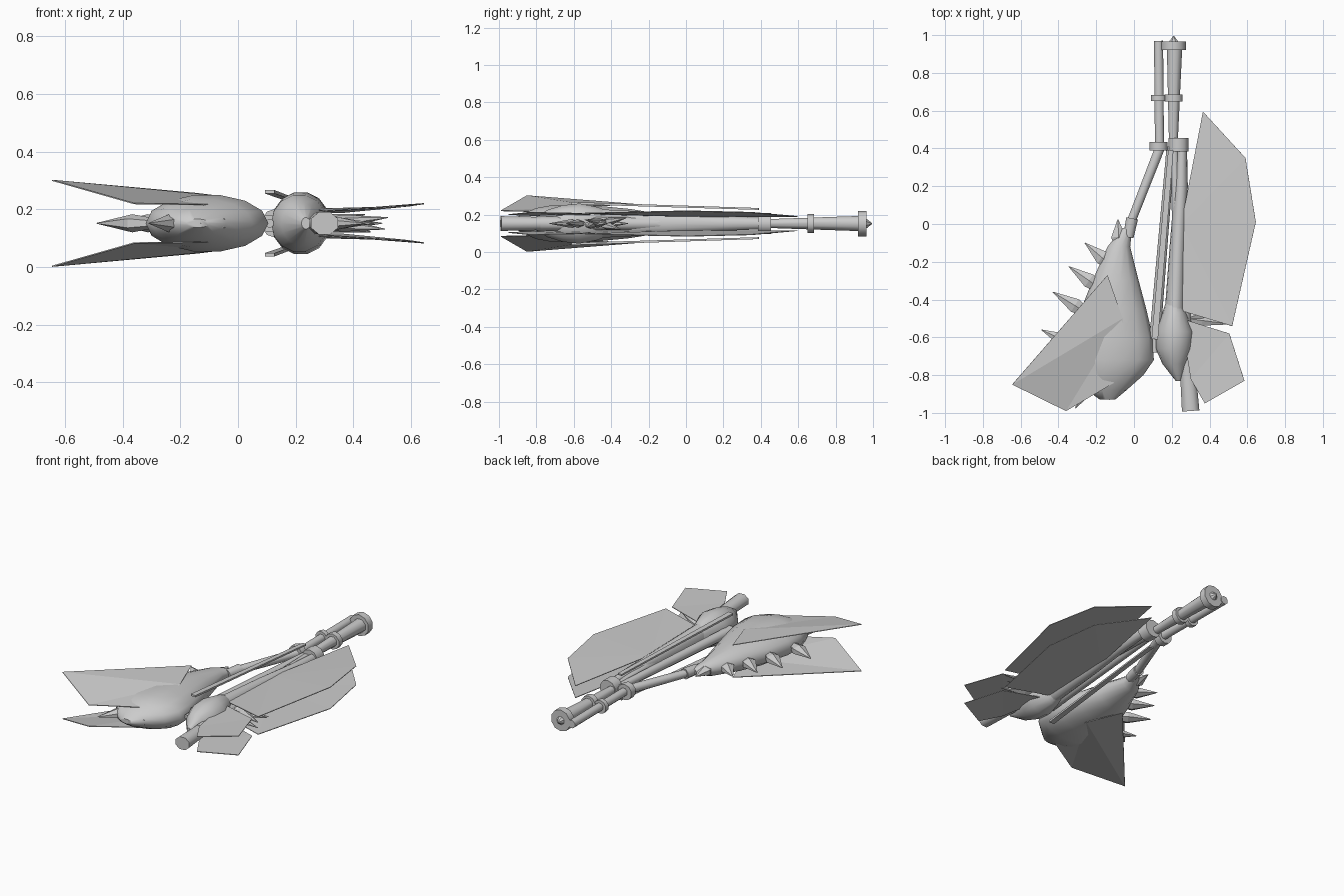
import bpy, bmesh, math
from mathutils import Vector

if "Cube" in bpy.data.objects:
    bpy.data.objects.remove(bpy.data.objects["Cube"])

ZC = 0.152  # mirror plane height

grey = bpy.data.materials.new("light_grey")
grey.diffuse_color = (0.6, 0.6, 0.6, 1)
grey.use_nodes = True
grey.node_tree.nodes["Principled BSDF"].inputs["Base Color"].default_value = grey.diffuse_color


def finish(name, bm, smooth=None):
    bmesh.ops.recalc_face_normals(bm, faces=bm.faces[:])
    me = bpy.data.meshes.new(name)
    bm.to_mesh(me)
    bm.free()
    ob = bpy.data.objects.new(name, me)
    bpy.context.collection.objects.link(ob)
    me.materials.append(grey)
    if smooth:
        bpy.ops.object.select_all(action='DESELECT')
        ob.select_set(True)
        bpy.context.view_layer.objects.active = ob
        bpy.ops.object.shade_smooth_by_angle(angle=math.radians(smooth))
    return ob


def skin(name, rings, smooth=None):
    """Join rings of points into a closed skin."""
    bm = bmesh.new()
    vs = [[bm.verts.new(p) for p in r] for r in rings]
    n = len(vs[0])
    for a, b in zip(vs, vs[1:]):
        for i in range(n):
            j = (i + 1) % n
            bm.faces.new((a[i], a[j], b[j], b[i]))
    bm.faces.new(vs[0])
    bm.faces.new(vs[-1])
    return finish(name, bm, smooth)


def hull(name, stations, n=14):
    """Oval cross-sections along y: (y, left x, right x, half height)."""
    rings = []
    for y, xl, xr, h in stations:
        c, w = (xl + xr) / 2, (xr - xl) / 2
        rings.append([(c + w * math.cos(2 * math.pi * i / n), y,
                       ZC + h * math.sin(2 * math.pi * i / n)) for i in range(n)])
    return skin(name, rings, 50)


def rod(name, a, b, ra, rb, n=8, flat=1.0, smooth=50):
    """Tapered rod from a to b, flattened in z when flat < 1."""
    a, b = Vector(a), Vector(b)
    d = (b - a).normalized()
    u = d.cross(Vector((0, 0, 1))).normalized()
    v = u.cross(d)
    rings = []
    for p, r in ((a, ra), (b, rb)):
        rings.append([p + u * r * math.cos(2 * math.pi * (i + .5) / n)
                      + v * r * flat * math.sin(2 * math.pi * (i + .5) / n) for i in range(n)])
    return skin(name, rings, smooth)


def spike(name, base, tip, r, z=0.0):
    b, t = Vector((*base, ZC)), Vector((*tip, ZC + z))
    m = b.lerp(t, 0.35)
    rod(name + "_root", b, m, r * 0.6, r, 6, 0.7, None)
    rod(name + "_point", m, t, r, 0.002, 6, 0.7, None)


def wing(name, pts):
    """Thin sheet above the mirror plane and its twin below."""
    for side, s in (("upper", 1), ("lower", -1)):
        bm = bmesh.new()
        vs = [bm.verts.new((x, y, ZC + s * (z - ZC))) for x, y, z in pts]
        f = bm.faces.new(vs)
        bmesh.ops.triangulate(bm, faces=[f])
        ob = finish(f"{name}_{side}", bm)
        mod = ob.modifiers.new("thickness", 'SOLIDIFY')
        mod.thickness = 0.004
        mod.offset = 0


# wings
wing("left_wing", [(-0.645, -0.85, 0.301), (-0.36, -0.99, 0.22), (-0.02, -0.79, 0.215),
                   (-0.06, -0.5, 0.245), (-0.14, -0.27, 0.255)])
wing("right_wing", [(0.365, 0.595, 0.19), (0.59, 0.35, 0.212), (0.645, 0.01, 0.22),
                    (0.52, -0.54, 0.208), (0.22, -0.45, 0.2), (0.25, 0.0, 0.19)])
wing("right_tail_wing", [(0.25, -0.5, 0.2), (0.505, -0.58, 0.207), (0.585, -0.83, 0.212),
                         (0.375, -0.95, 0.2), (0.3, -0.82, 0.195)])

# left body, right pod and its fairing
hull("left_body", [(-0.02, -0.06, -0.01, 0.02), (-0.12, -0.14, -0.02, 0.05),
                   (-0.3, -0.22, 0.025, 0.08), (-0.45, -0.28, 0.065, 0.095),
                   (-0.6, -0.32, 0.1, 0.1), (-0.72, -0.32, 0.105, 0.1),
                   (-0.8, -0.3, 0.05, 0.085), (-0.88, -0.25, -0.04, 0.05),
                   (-0.93, -0.18, -0.1, 0.015)])
hull("right_pod", [(-0.38, 0.18, 0.24, 0.05), (-0.47, 0.15, 0.28, 0.09),
                   (-0.57, 0.115, 0.32, 0.11), (-0.66, 0.115, 0.31, 0.1),
                   (-0.74, 0.15, 0.28, 0.075), (-0.83, 0.22, 0.25, 0.02)])
hull("pod_fairing", [(0.43, 0.23, 0.28, 0.03), (0.2, 0.215, 0.285, 0.04),
                     (-0.1, 0.19, 0.275, 0.06), (-0.5, 0.16, 0.27, 0.08)])

# barrel running the whole length, with a faceted foot
rod("barrel_foot", (0.3, -0.99, ZC), (0.285, -0.78, ZC), 0.05, 0.045, 8, 0.85)
rod("lower_barrel", (0.285, -0.8, ZC), (0.23, 0.0, ZC), 0.04, 0.035)
rod("middle_barrel", (0.23, 0.0, ZC), (0.21, 0.43, ZC), 0.03, 0.024)
rod("upper_barrel", (0.208, 0.4, ZC), (0.215, 0.96, ZC), 0.024, 0.045)
rod("barrel_tip", (0.21, 0.955, ZC), (0.21, 0.995, ZC), 0.035, 0.003, 8, 1, None)
rod("side_tube", (0.135, 0.4, ZC), (0.13, 0.97, ZC), 0.026, 0.026)

# collars and cross bars clamping the tubes
for nm, x, y, r, w in (("end_collar", 0.21, 0.943, 0.068, 0.045), ("mid_collar", 0.21, 0.667, 0.05, 0.036),
                       ("mid_side_collar", 0.13, 0.667, 0.042, 0.03), ("low_collar", 0.235, 0.42, 0.055, 0.07),
                       ("low_side_collar", 0.13, 0.412, 0.05, 0.045)):
    rod(nm, (x, y - w / 2, ZC), (x, y + w / 2, ZC), r, r, 10)
rod("end_bar", (0.12, 0.94, ZC), (0.22, 0.94, ZC), 0.02, 0.02)

# swing arm to the left body with its joint
rod("swing_arm", (0.14, 0.41, ZC), (-0.02, 0.0, ZC), 0.028, 0.025)
rod("arm_joint", (-0.01, 0.03, ZC), (-0.03, -0.07, ZC), 0.034, 0.03)
rod("arm_root", (-0.01, -0.0, ZC), (-0.09, -0.14, ZC), 0.02, 0.03)

# centre strut with thin rails above and below
rod("centre_strut", (0.11, -0.61, ZC), (0.195, 0.41, ZC), 0.032, 0.024)
for side, s in (("upper", 1), ("lower", -1)):
    rod(f"{side}_rail", (0.11, -0.61, ZC + s * 0.109), (0.195, 0.39, ZC + s * 0.078), 0.024, 0.02, 4, 0.35, None)
rod("hinge_pin", (0.11, -0.68, ZC), (0.11, -0.58, ZC), 0.015, 0.015)

# spikes on the left edge
for i, (b, t) in enumerate([((-0.08, -0.12), (-0.085, 0.025)), ((-0.12, -0.22), (-0.26, -0.1)),
                            ((-0.18, -0.34), (-0.345, -0.225)), ((-0.25, -0.47), (-0.43, -0.36)),
                            ((-0.3, -0.65), (-0.49, -0.56)), ((-0.2, -0.8), (-0.31, -0.975)),
                            ((-0.05, -0.82), (-0.13, -0.93))]):
    spike(f"left_spike_{i}", b, t, 0.045)

# spikes fanning out of the right pod
for i, (b, t, z) in enumerate([((0.25, -0.48), (0.35, -0.31), 0), ((0.27, -0.46), (0.44, -0.32), 0.03),
                               ((0.27, -0.46), (0.46, -0.35), -0.03), ((0.28, -0.5), (0.5, -0.42), 0.0),
                               ((0.28, -0.42), (0.52, -0.54), 0.02), ((0.28, -0.5), (0.51, -0.53), -0.02),
                               ((0.29, -0.56), (0.44, -0.73), 0), ((0.27, -0.55), (0.47, -0.64), 0.0)]):
    spike(f"right_spike_{i}", b, t, 0.032, z)
